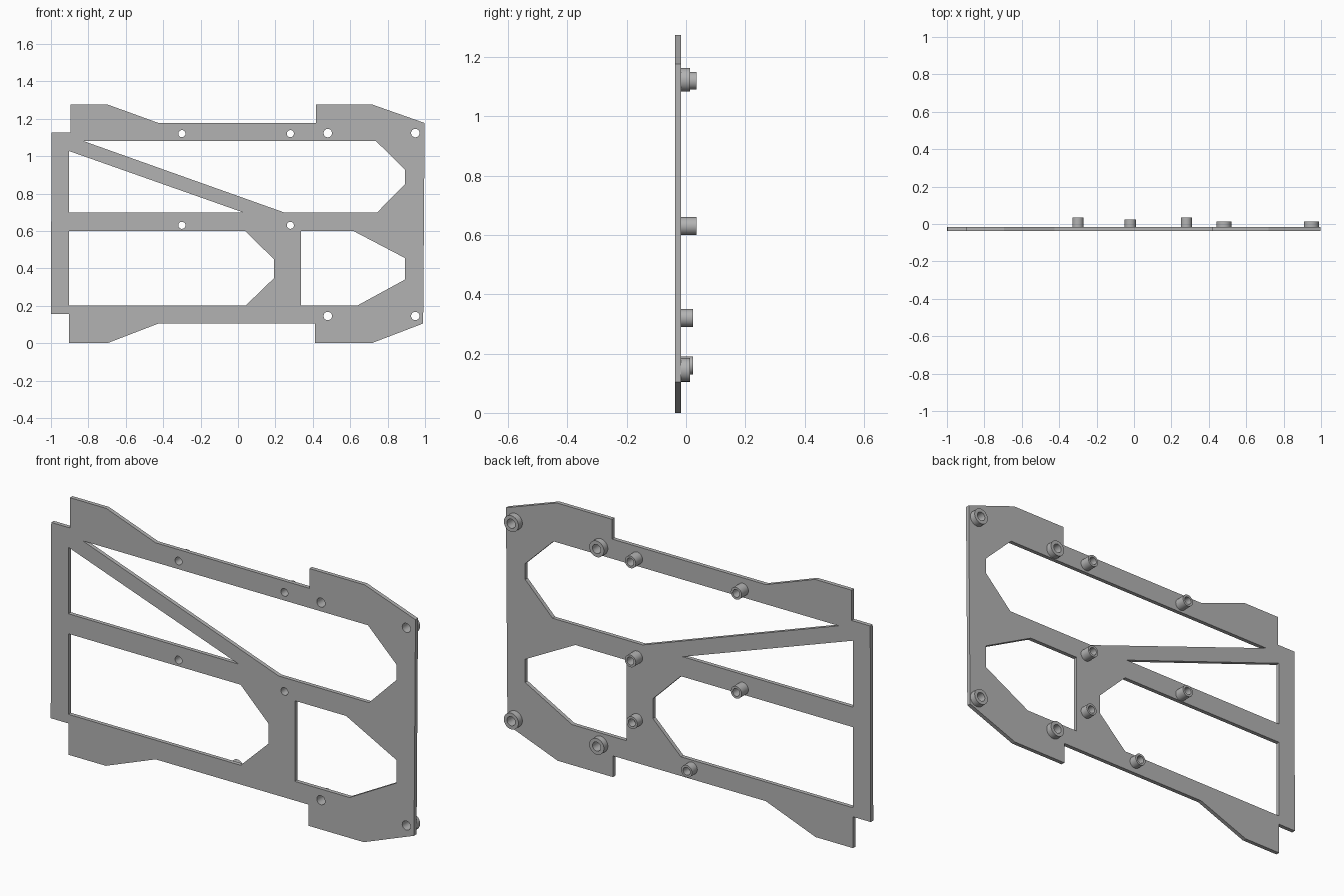
import bpy, bmesh, math

old = bpy.data.objects.get("Cube")
if old:
    bpy.data.objects.remove(old, do_unlink=True)

grey = bpy.data.materials.new("plain grey")
grey.use_nodes = True
colour = (0.45, 0.45, 0.45, 1)
grey.diffuse_color = colour
grey.node_tree.nodes["Principled BSDF"].inputs["Base Color"].default_value = colour

FRONT, BACK = -0.037, -0.017   # plate faces
SIDES = 32


def finish(bm, name):
    bmesh.ops.recalc_face_normals(bm, faces=bm.faces)
    mesh = bpy.data.meshes.new(name)
    bm.to_mesh(mesh)
    bm.free()
    mesh.materials.append(grey)
    ob = bpy.data.objects.new(name, mesh)
    bpy.context.collection.objects.link(ob)
    return ob


def circle(x, z, r):
    steps = [2 * math.pi * i / SIDES for i in range(SIDES)]
    return [(x + r * math.cos(a), z + r * math.sin(a)) for a in steps]


def ring(bm, points, y):
    return [bm.verts.new((x, y, z)) for x, z in points]


# Bosses: name, x, z, outer radius, bore radius, end y, bore goes through plate
bosses = []
for side, z in (("upper", 1.12), ("middle", 0.63)):
    for end, x in (("right", -0.3), ("left", 0.28)):
        bosses.append((f"{side}_{end}_standoff", x, z, 0.03, 0.019, 0.036, True))
for side, z in (("upper", 1.123), ("lower", 0.145)):
    for end, x in (("inner", 0.48), ("outer", 0.948)):
        bosses.append((f"{side}_{end}_mount", x, z, 0.04, 0.0225, 0.014, True))
bosses.append(("centre_blind_boss", 0.28, 0.32, 0.03, 0.019, 0.024, False))
bosses.append(("lower_blind_boss", -0.02, 0.16, 0.03, 0.019, 0.024, False))

# Plate outline and window cutouts, as (x, z)
outline = [(-0.997, 1.125), (-0.895, 1.125), (-0.895, 1.275), (-0.695, 1.275),
           (-0.425, 1.177), (0.417, 1.177), (0.417, 1.275), (0.72, 1.275),
           (0.998, 1.177), (0.99, 0.105), (0.715, 0), (0.412, 0),
           (0.412, 0.105), (-0.425, 0.105), (-0.698, 0), (-0.903, 0),
           (-0.903, 0.155), (-1, 0.155)]
upper_window = [(-0.825, 1.08), (0.738, 1.08), (0.893, 0.928), (0.893, 0.85),
                (0.743, 0.698), (0.249, 0.698)]
triangle_window = [(-0.903, 1.027), (0.03, 0.698), (-0.903, 0.698)]
lower_window = [(-0.903, 0.599), (0.04, 0.599), (0.193, 0.447), (0.193, 0.348),
                (0.04, 0.2), (-0.903, 0.2)]
side_window = [(0.337, 0.599), (0.618, 0.599), (0.893, 0.455), (0.893, 0.34),
               (0.636, 0.2), (0.337, 0.2)]

# Frame plate: fill between the loops, then extrude for thickness
loops = [outline, upper_window, triangle_window, lower_window, side_window]
loops += [circle(x, z, bore) for _, x, z, _, bore, _, through in bosses if through]
bm = bmesh.new()
for loop in loops:
    verts = ring(bm, loop, FRONT)
    for i, v in enumerate(verts):
        bm.edges.new((verts[i - 1], v))
bmesh.ops.triangle_fill(bm, edges=bm.edges[:], use_beauty=True, normal=(0, -1, 0))
extruded = bmesh.ops.extrude_face_region(bm, geom=bm.faces[:], use_keep_orig=True)
moved = [g for g in extruded["geom"] if isinstance(g, bmesh.types.BMVert)]
bmesh.ops.translate(bm, verts=moved, vec=(0, BACK - FRONT, 0))
finish(bm, "frame_plate")

# Hollow bosses on the back face
for name, x, z, outer, bore, end, _ in bosses:
    bm = bmesh.new()
    profile = [(outer, BACK), (outer, end), (bore, end), (bore, BACK)]
    rings = [ring(bm, circle(x, z, r), y) for r, y in profile]
    for a, b in zip(rings, rings[1:]):
        for i in range(SIDES):
            bm.faces.new((a[i - 1], a[i], b[i], b[i - 1]))
    ob = finish(bm, name)
    # An open tube: make sure its outer wall faces outward
    wall = ob.data.polygons[0]
    if wall.normal.x * (wall.center.x - x) + wall.normal.z * (wall.center.z - z) < 0:
        ob.data.flip_normals()
    bpy.ops.object.select_all(action="DESELECT")
    ob.select_set(True)
    bpy.context.view_layer.objects.active = ob
    bpy.ops.object.shade_smooth_by_angle(angle=math.radians(35))
